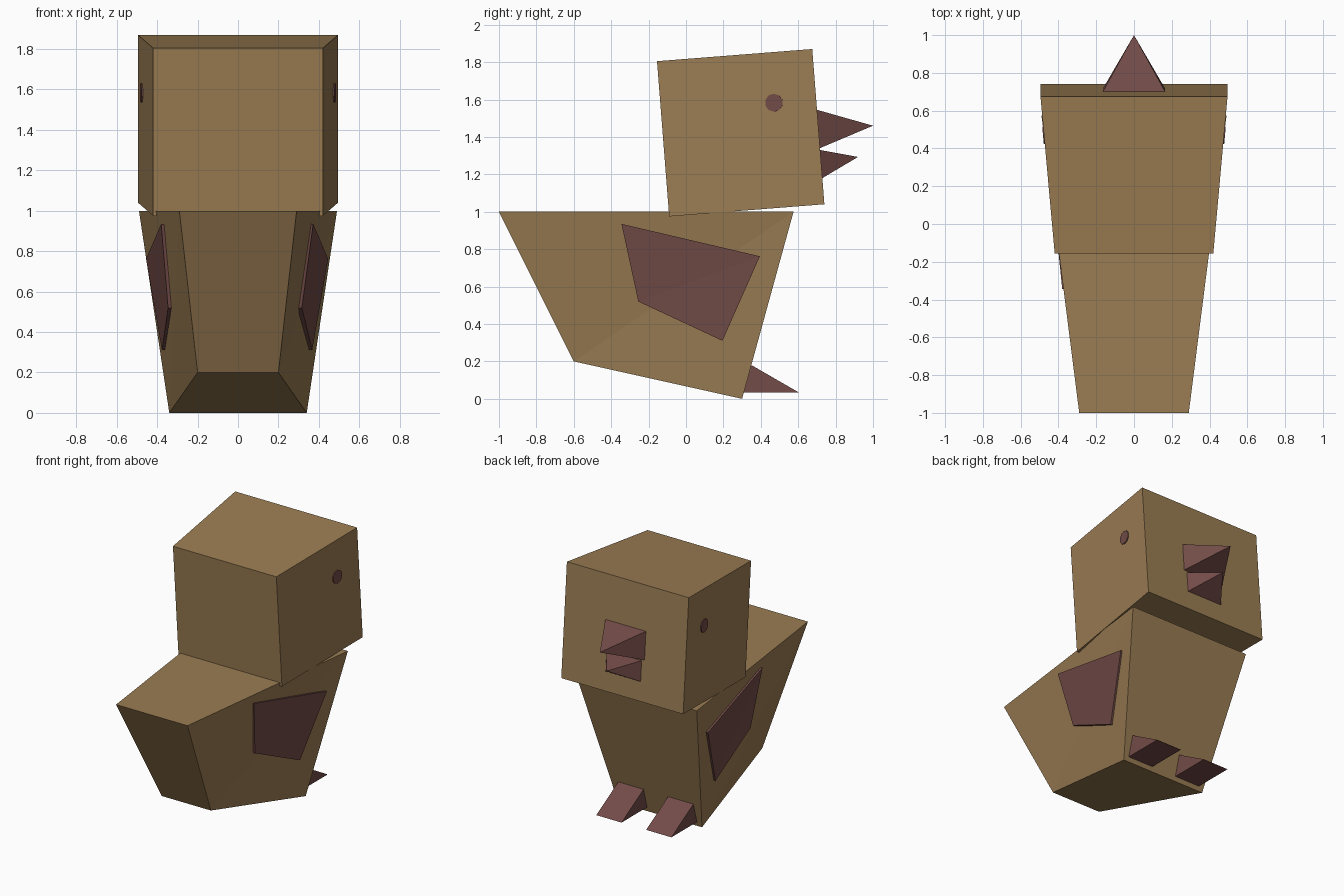
import bpy, bmesh
from mathutils import Vector

if "Cube" in bpy.data.objects:
    bpy.data.objects.remove(bpy.data.objects["Cube"])


def material(name, rgb):
    m = bpy.data.materials.new(name)
    m.diffuse_color = (*rgb, 1)
    m.use_nodes = True
    m.node_tree.nodes["Principled BSDF"].inputs["Base Color"].default_value = m.diffuse_color
    return m


BROWN = material("brown_feathers", (0.328, 0.205, 0.087))
PLUM = material("dark_plum", (0.171, 0.072, 0.065))


def finish(bm, name, mat):
    bmesh.ops.recalc_face_normals(bm, faces=bm.faces)
    me = bpy.data.meshes.new(name)
    bm.to_mesh(me)
    bm.free()
    me.materials.append(mat)
    ob = bpy.data.objects.new(name, me)
    bpy.context.collection.objects.link(ob)
    return ob


def prism(name, profile, x_a, x_b, mat, split_a=None, split_b=None):
    """Join two copies of a (y, z) profile; x_a and x_b give x per corner.
    split_a / split_b choose the diagonal on a bent end face."""
    bm = bmesh.new()
    n = len(profile)
    rings = [[bm.verts.new((x, y, z)) for x, (y, z) in zip(xs, profile)]
             for xs in (x_a, x_b)]
    caps = [bm.faces.new(r) for r in rings]
    for i in range(n):
        j = (i + 1) % n
        bm.faces.new((rings[0][i], rings[0][j], rings[1][j], rings[1][i]))
    for cap, ring, split in zip(caps, rings, (split_a, split_b)):
        if split:
            bmesh.utils.face_split(cap, ring[split[0]], ring[split[1]])
    return finish(bm, name, mat)


def pyramid(name, half_w, top, bottom, tip, mat):
    """Four-sided spike pointing forwards from a rectangular base."""
    bm = bmesh.new()
    base = [bm.verts.new((x, y, z)) for x, (y, z) in
            ((-half_w, top), (half_w, top), (half_w, bottom), (-half_w, bottom))]
    apex = bm.verts.new((0, *tip))
    bm.faces.new(base)
    for i in range(4):
        bm.faces.new((base[i], base[(i + 1) % 4], apex))
    return finish(bm, name, mat)


# Body: tapered block, narrow at the tail
body_profile = [(-1, 1), (0.575, 1), (0.3, 0), (-0.6, 0.2)]
body_w = [0.29, 0.49, 0.34, 0.20]
prism("body", body_profile, [-w for w in body_w], body_w, BROWN, (0, 2), (1, 3))

# Head: tilted block, wider towards the face
head_profile = [(-0.155, 1.805), (0.675, 1.87), (0.74, 1.04), (-0.09, 0.975)]
head_w = [0.42, 0.495, 0.495, 0.42]
prism("head", head_profile, [-w for w in head_w], head_w, BROWN)

# Beak
pyramid("upper_beak", 0.165, (0.70, 1.545), (0.716, 1.34), (1.0, 1.46), PLUM)
pyramid("lower_beak", 0.142, (0.717, 1.33), (0.729, 1.18), (0.92, 1.293), PLUM)

# Wings: flat plates lying on the body sides
wing_profile = [(-0.345, 0.935), (0.395, 0.762), (0.195, 0.31), (-0.255, 0.52)]
wing_x = {"left": [0.380, 0.455, 0.376, 0.346],
          "right": [0.372, 0.446, 0.367, 0.316]}
foot_profile = [(0.35, 0.18), (0.605, 0.033), (0.308, 0.033)]

for side, s in (("left", -1), ("right", 1)):
    outer = [s * x for x in wing_x[side]]
    prism(side + "_wing", wing_profile, outer, [x - s * 0.05 for x in outer], PLUM,
          (0, 2) if s < 0 else (1, 3))

    # Feet: wedges at the front
    prism(side + "_foot", foot_profile, [s * 0.1] * 3, [s * 0.305] * 3, PLUM)

    # Eyes: small thin discs on the head sides
    bm = bmesh.new()
    bmesh.ops.create_cone(bm, cap_ends=True, segments=10, radius1=0.048,
                          radius2=0.048, depth=0.009)
    turn = Vector((s, -0.09, -0.007)).to_track_quat('Z', 'Y')
    bmesh.ops.rotate(bm, verts=bm.verts, matrix=turn.to_matrix())
    bmesh.ops.translate(bm, verts=bm.verts, vec=(s * 0.477, 0.47, 1.583))
    finish(bm, side + "_eye", PLUM)
